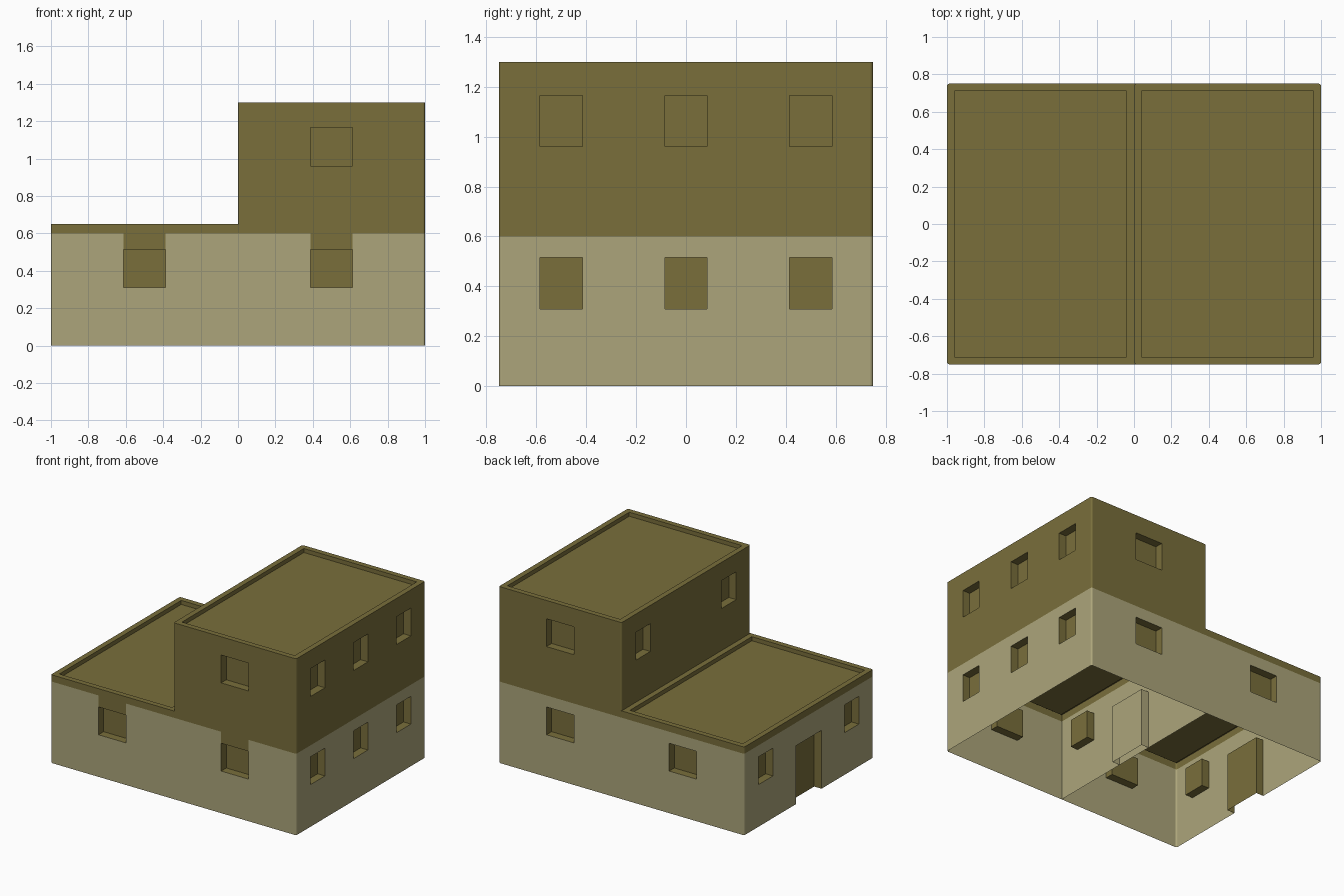
import bpy, bmesh, math
from mathutils import Vector, Matrix

if "Cube" in bpy.data.objects:
    bpy.data.objects.remove(bpy.data.objects["Cube"])

HX, HY, H = 0.5, 0.75, 0.65      # half width, half depth and height of a storey
DEPTH = 0.06                     # window and door recess
WZ0, WZ1, DOOR_TOP = 0.31, 0.515, 0.43
BAND = 0.6                       # paint line between the wall colours
FRONT_W, SIDE_W, DOOR_W = 0.1125, 0.085, 0.15   # half widths of openings


def material(name, colour):
    m = bpy.data.materials.new(name)
    m.diffuse_color = (*colour, 1)
    m.use_nodes = True
    m.node_tree.nodes["Principled BSDF"].inputs["Base Color"].default_value = m.diffuse_color
    return m


BROWN = material("olive_brown", (0.192, 0.158, 0.044))
TAN = material("pale_tan", (0.413, 0.376, 0.197))


def add_box(bm, lo, hi):
    lo, hi = Vector(lo), Vector(hi)
    size = hi - lo
    bmesh.ops.create_cube(bm, size=1, matrix=Matrix.Translation((lo + hi) / 2)
                          @ Matrix.Diagonal((*size, 1)))


def make_object(name, bm, loc=(0, 0, 0)):
    me = bpy.data.meshes.new(name)
    bm.normal_update()
    bm.to_mesh(me)
    bm.free()
    ob = bpy.data.objects.new(name, me)
    ob.location = loc
    bpy.context.collection.objects.link(ob)
    return ob


def storey(name, loc, round_left, round_right, door, painted, door_mat=0):
    # Solid block with softly rounded outer corners
    bm = bmesh.new()
    add_box(bm, (-HX, -HY, 0), (HX, HY, H))
    edges = [e for e in bm.edges
             if abs(e.verts[0].co.z - e.verts[1].co.z) > 0.1
             and (round_left if e.verts[0].co.x < 0 else round_right)]
    if edges:
        bmesh.ops.bevel(bm, geom=edges, offset=0.012, segments=3, profile=0.5,
                        affect='EDGES')
    ob = make_object(name, bm, loc)

    # Cutter: sunken roof, windows and door
    bm = bmesh.new()
    add_box(bm, (-HX + 0.04, -HY + 0.04, H - 0.03), (HX - 0.04, HY - 0.04, H + 0.1))
    for s in (-1, 1):
        y0, y1 = sorted((s * (HY - DEPTH), s * (HY + 0.1)))
        add_box(bm, (-FRONT_W, y0, WZ0), (FRONT_W, y1, WZ1))
        x0, x1 = sorted((s * (HX - DEPTH), s * (HX + 0.1)))
        for y in ((-0.5, 0, 0.5) if s > 0 else (-0.5, 0.5)):
            add_box(bm, (x0, y - SIDE_W, WZ0), (x1, y + SIDE_W, WZ1))
    if door:
        add_box(bm, (-HX - 0.1, -DOOR_W, -0.1), (-HX + DEPTH, DOOR_W, DOOR_TOP))
    cutter = make_object(name + "_cutter", bm, loc)
    cutter.hide_render = True
    mod = ob.modifiers.new("openings", 'BOOLEAN')
    mod.operation, mod.solver, mod.object = 'DIFFERENCE', 'EXACT', cutter
    bpy.context.view_layer.update()
    me = bpy.data.meshes.new_from_object(
        ob.evaluated_get(bpy.context.evaluated_depsgraph_get()))
    ob.modifiers.clear()
    bpy.data.objects.remove(cutter)

    # Open underside, then cut along the paint lines
    bm = bmesh.new()
    bm.from_mesh(me)
    bmesh.ops.triangulate(bm, faces=bm.faces[:])
    bm.normal_update()
    bmesh.ops.delete(bm, geom=[f for f in bm.faces
                               if f.normal.z < -0.9 and f.calc_center_median().z < 0.01],
                     context='FACES')
    if painted:
        for co, no in (((0, 0, BAND), (0, 0, 1)), ((0, 0, WZ1), (0, 0, 1)),
                       ((FRONT_W, 0, 0), (1, 0, 0)), ((-FRONT_W, 0, 0), (1, 0, 0))):
            bmesh.ops.bisect_plane(bm, geom=bm.verts[:] + bm.edges[:] + bm.faces[:],
                                   dist=1e-5, plane_co=co, plane_no=no)

    # Tan lower walls; brown band, recesses and strips over the front windows
    for f in bm.faces:
        c = f.calc_center_median()
        wall = abs(c.x) > HX - 0.015 or abs(c.y) > HY - 0.015
        strip = c.y < -HY + 0.015 and abs(c.x) < FRONT_W and c.z > WZ1
        in_door = door and c.x < -HX + DEPTH + 0.01 and abs(c.y) < DOOR_W + 0.005
        f.material_index = int(painted and c.z < BAND and wall and not strip)
        if in_door and not wall:
            f.material_index = door_mat
        f.smooth = False
    me.materials.clear()
    me.materials.append(BROWN)
    me.materials.append(TAN)
    bm.to_mesh(me)
    bm.free()
    ob.data = me
    me.name = name
    return ob


storey("left_ground_storey", (-0.5, 0, 0), True, False, True, True)
storey("right_ground_storey", (0.5, 0, 0), False, True, True, True, door_mat=1)
storey("upper_storey", (0.5, 0, H), True, True, False, False)
